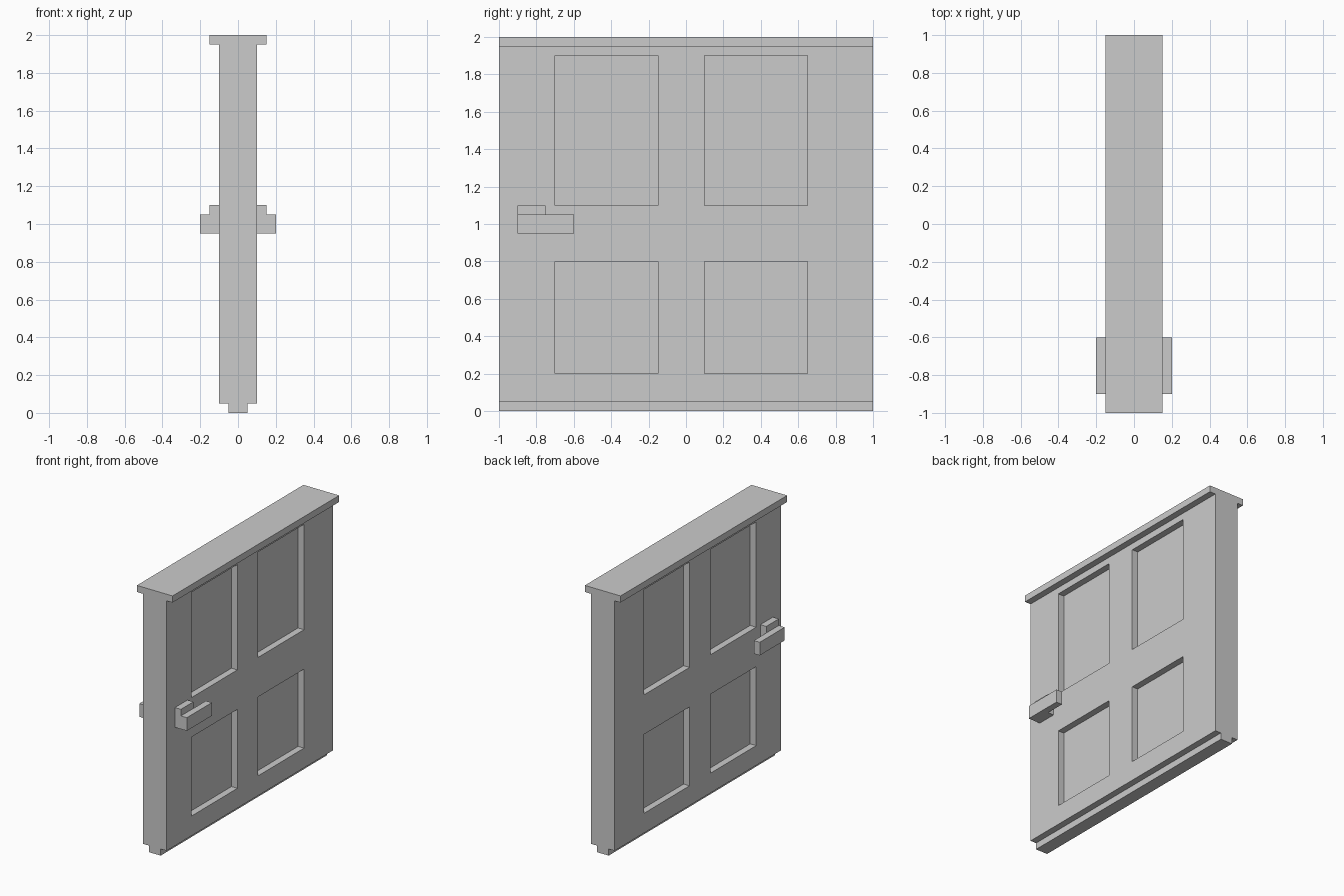
import bpy, bmesh
from mathutils import Matrix

if "Cube" in bpy.data.objects:
    bpy.data.objects.remove(bpy.data.objects["Cube"])


def finish(name, bm):
    bmesh.ops.recalc_face_normals(bm, faces=bm.faces[:])
    me = bpy.data.meshes.new(name)
    bm.to_mesh(me)
    bm.free()
    ob = bpy.data.objects.new(name, me)
    bpy.context.collection.objects.link(ob)
    return ob


def add_box(bm, x, y, z):
    size = [b - a for a, b in (x, y, z)]
    mid = [(a + b) / 2 for a, b in (x, y, z)]
    m = Matrix.Translation(mid) @ Matrix.Diagonal((*size, 1))
    bmesh.ops.create_cube(bm, size=1, matrix=m)


def extrude(name, points, vec):
    bm = bmesh.new()
    face = bm.faces.new([bm.verts.new(p) for p in points])
    out = bmesh.ops.extrude_face_region(bm, geom=[face], use_keep_orig=True)
    verts = [g for g in out["geom"] if isinstance(g, bmesh.types.BMVert)]
    bmesh.ops.translate(bm, verts=verts, vec=vec)
    return finish(name, bm)


# Door leaf with top cap and narrow bottom strip, from one stepped profile
half = [(0.05, 0), (0.05, 0.05), (0.1, 0.05), (0.1, 1.95), (0.15, 1.95), (0.15, 2)]
profile = half + [(-x, z) for x, z in reversed(half)]
door = extrude("door_leaf", [(x, -1, z) for x, z in profile], (0, 2, 0))

# Four recessed panels on each side
bm = bmesh.new()
for x in ((0.05, 0.3), (-0.3, -0.05)):
    for y in ((-0.7, -0.15), (0.1, 0.65)):
        for z in ((0.2, 0.8), (1.1, 1.9)):
            add_box(bm, x, y, z)
cutter = finish("panel_cutter", bm)
cutter.hide_render = True
mod = door.modifiers.new("panels", "BOOLEAN")
mod.operation = "DIFFERENCE"
mod.solver = "EXACT"
mod.object = cutter
bpy.context.view_layer.objects.active = door
bpy.ops.object.modifier_apply(modifier=mod.name)
bpy.data.objects.remove(cutter)

# Handles: mounting plate against the leaf, lever standing off it
for side, s in (("right", 1), ("left", -1)):
    for part, x0, x1, y1, z1 in (("plate", 0.1, 0.15, -0.75, 1.1),
                                 ("lever", 0.15, 0.2, -0.6, 1.05)):
        bm = bmesh.new()
        add_box(bm, sorted((s * x0, s * x1)), (-0.9, y1), (0.95, z1))
        finish(f"handle_{part}_{side}", bm)
